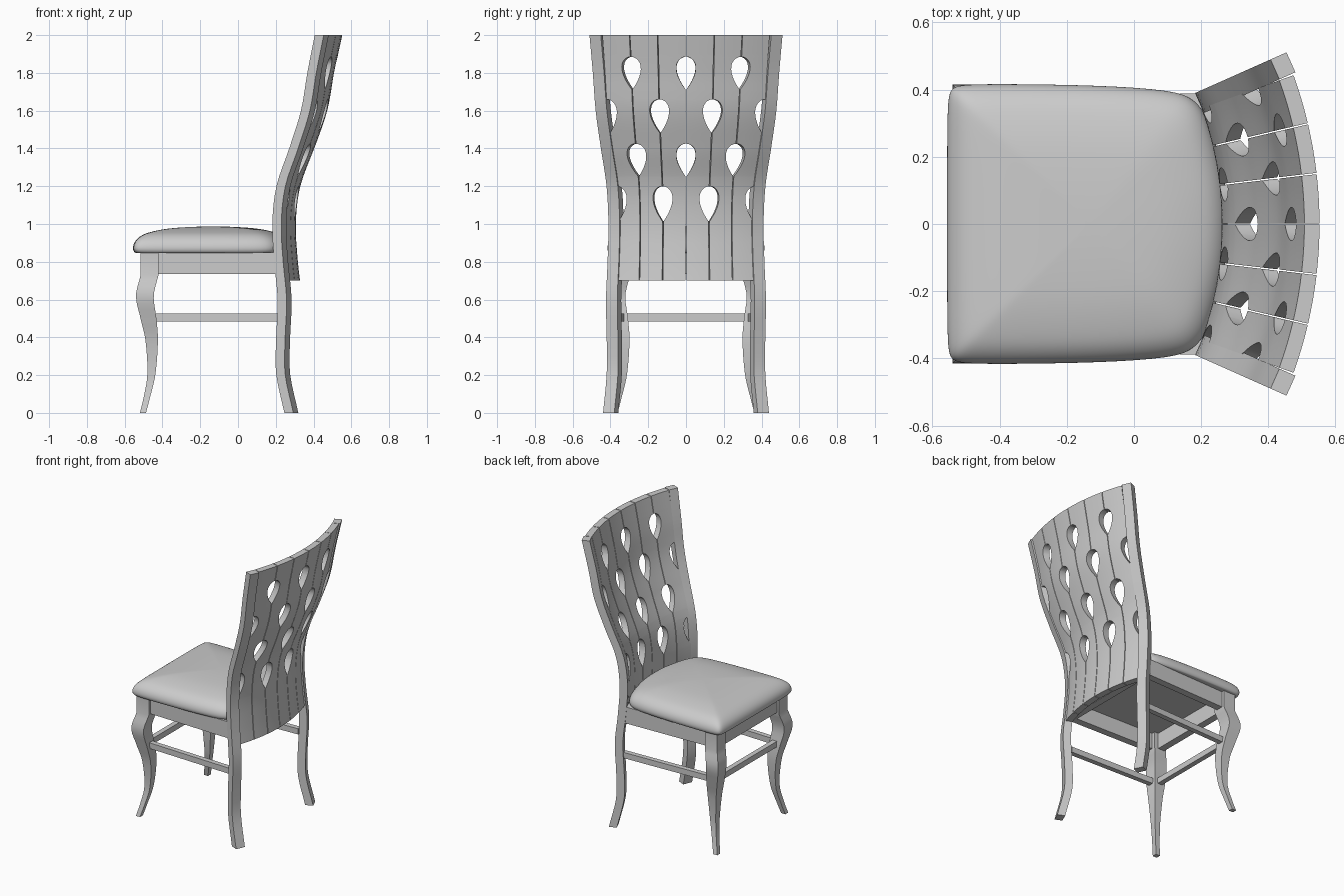
import bpy, bmesh, math
from mathutils import Vector

cube = bpy.data.objects.get("Cube")
if cube:
    bpy.data.objects.remove(cube, do_unlink=True)

grey = bpy.data.materials.new("plain_grey")
grey.use_nodes = True
grey.diffuse_color = (0.6, 0.6, 0.6, 1)
grey.node_tree.nodes["Principled BSDF"].inputs["Base Color"].default_value = (0.6, 0.6, 0.6, 1)


def loft(name, rings, angle=35, subdivide=0):
    """Skin a stack of equal closed rings and cap both ends."""
    bm = bmesh.new()
    loops = [[bm.verts.new(p) for p in ring] for ring in rings]
    n = len(loops[0])
    for low, high in zip(loops, loops[1:]):
        for i in range(n):
            j = (i + 1) % n
            bm.faces.new((low[i], low[j], high[j], high[i]))
    bm.faces.new(loops[0][::-1])
    bm.faces.new(loops[-1])
    bmesh.ops.recalc_face_normals(bm, faces=bm.faces)
    mesh = bpy.data.meshes.new(name)
    bm.to_mesh(mesh)
    bm.free()
    mesh.materials.append(grey)
    obj = bpy.data.objects.new(name, mesh)
    bpy.context.collection.objects.link(obj)
    if subdivide:
        mod = obj.modifiers.new("Soften", "SUBSURF")
        mod.levels = mod.render_levels = subdivide
    bpy.ops.object.select_all(action="DESELECT")
    obj.select_set(True)
    bpy.context.view_layer.objects.active = obj
    bpy.ops.object.shade_smooth_by_angle(angle=math.radians(angle))
    return obj


def curve_at(points, z):
    """Smooth curve through (z, value...) rows sorted by z."""
    i = max(k for k in range(len(points) - 1) if points[k][0] <= z or k == 0)
    a, b = points[i], points[i + 1]
    before, after = points[max(i - 1, 0)], points[min(i + 2, len(points) - 1)]
    h = b[0] - a[0]
    t = (z - a[0]) / h
    out = []
    for k in range(1, len(a)):
        m0 = (b[k] - before[k]) / (b[0] - before[0]) * h
        m1 = (after[k] - a[k]) / (after[0] - a[0]) * h
        out.append((2*t**3 - 3*t**2 + 1) * a[k] + (t**3 - 2*t**2 + t) * m0
                   + (3*t**2 - 2*t**3) * b[k] + (t**3 - t**2) * m1)
    return out


def bar(name, start, end, width, z0, z1):
    """Straight rail between two plan points."""
    a, b = Vector(start), Vector(end)
    side = (b - a).orthogonal().normalized() * width / 2
    loft(name, [[(*(p + s * side), z) for s, z in ((-1, z0), (1, z0), (1, z1), (-1, z1))]
                for p in (a, b)])


# The back curves around an upright axis: (height, radius of front surface)
AXIS = -0.755
BACK = [(0, 1.084), (0.21, 1.036), (0.385, 1.036), (0.6, 1.045), (0.8, 1.025), (1.0, 1.014),
        (1.2, 1.038), (1.4, 1.112), (1.6, 1.18), (1.8, 1.217), (2.0, 1.26)]

# Back posts: swept along the same profile, running from floor to top
swing = math.radians(24)
for side, label in ((1, "left"), (-1, "right")):
    rings = []
    for i in range(41):
        z = i * 0.05
        r = curve_at(BACK, z)[0]
        rings.append([(AXIS + q * math.cos(swing) - t * math.sin(swing),
                       side * (q * math.sin(swing) + t * math.cos(swing)), z)
                      for q, t in ((r, -0.09), (r + 0.052, -0.09),
                                   (r + 0.052, -0.025), (r, -0.025))])
    loft(label + "_back_post", rings)

# Back boards: six curved staves, with teardrop openings cut into their meeting edges
PITCH = math.radians(6.6)
DROPS = [(1.71, 1.885), (1.48, 1.66), (1.25, 1.425), (1.01, 1.2)]
STEPS = 14


def opening(seam, z):
    """Half width of the gap at a seam and height."""
    gap = 0.002 if abs(seam) < 3 else 0
    for row, (low, high) in enumerate(DROPS):
        if (row + seam) % 2 == 0 and low < z < high:
            t = math.acos(1 - 2 * (z - low) / (high - low))
            gap = max(gap, 0.05 * math.sin(t) * math.sin(t / 2) / 0.77)
    return gap


heights = {round(0.7 + 0.05 * i, 4) for i in range(27)}
for low, high in DROPS:
    heights |= {round(low + (high - low) * (1 - math.cos(math.pi * k / STEPS)) / 2, 4)
                for k in range(STEPS + 1)}
for seam in range(-3, 3):
    rings = []
    for z in sorted(heights):
        r = curve_at(BACK, z)[0] + 0.002
        a = seam * PITCH + opening(seam, z) / r
        b = (seam + 1) * PITCH - opening(seam + 1, z) / r
        angles = [a + (b - a) * k / 4 for k in range(5)]
        rings.append([(AXIS + q * math.cos(w), q * math.sin(w), z)
                      for q, ws in ((r, angles), (r + 0.045, angles[::-1])) for w in ws])
    loft("back_board_%d" % (seam + 4), rings)

# Front legs: square section bowing out diagonally (height, centre x, half width)
LEG = [(0, -0.503, 0.016), (0.08, -0.483, 0.017), (0.2, -0.459, 0.021), (0.385, -0.457, 0.033),
       (0.5, -0.474, 0.042), (0.62, -0.493, 0.047), (0.73, -0.468, 0.047)]
for side, label in ((1, "left"), (-1, "right")):
    rings = []
    for z in [0.73 * i / 24 for i in range(25)] + [0.85]:
        x, h = curve_at(LEG, min(z, 0.73))
        rings.append([(x + i * h, side * (-x - 0.125 + j * h), z)
                      for i, j in ((-1, -1), (1, -1), (1, 1), (-1, 1))])
    loft(label + "_front_leg", rings)

# Seat rails and stretchers
for side, label in ((1, "left"), (-1, "right")):
    bar(label + "_seat_rail", (-0.46, side * 0.345), (0.22, side * 0.365), 0.05, 0.735, 0.85)
    bar(label + "_stretcher", (-0.46, side * 0.345), (0.22, side * 0.37), 0.035, 0.485, 0.525)
bar("front_seat_rail", (-0.475, -0.33), (-0.475, 0.33), 0.05, 0.735, 0.85)
bar("back_seat_rail", (0.215, -0.35), (0.215, 0.35), 0.05, 0.735, 0.85)
bar("front_stretcher", (-0.472, -0.34), (-0.472, 0.34), 0.035, 0.485, 0.525)

# Cushion: plan outline shrunk ring by ring into a soft dome
HALF = [(-0.556, 0), (-0.556, 0.2), (-0.555, 0.36), (-0.547, 0.405), (-0.51, 0.415),
        (-0.4, 0.417), (-0.1, 0.413), (0.12, 0.398), (0.18, 0.372), (0.22, 0.32),
        (0.255, 0.2), (0.276, 0.1), (0.28, 0)]
outline = HALF + [(x, -y) for x, y in HALF[-2:0:-1]]
DOME = [(0.95, 0.846), (0.975, 0.846), (1.0, 0.86), (1.002, 0.882), (0.975, 0.912), (0.9, 0.94),
        (0.8, 0.957), (0.6, 0.975), (0.4, 0.982), (0.2, 0.986), (0.05, 0.987)]
CENTRE = -0.13
loft("seat_cushion", [[(CENTRE + (x - CENTRE) * s, y * s, z) for x, y in outline]
                      for s, z in DOME], angle=60, subdivide=2)
